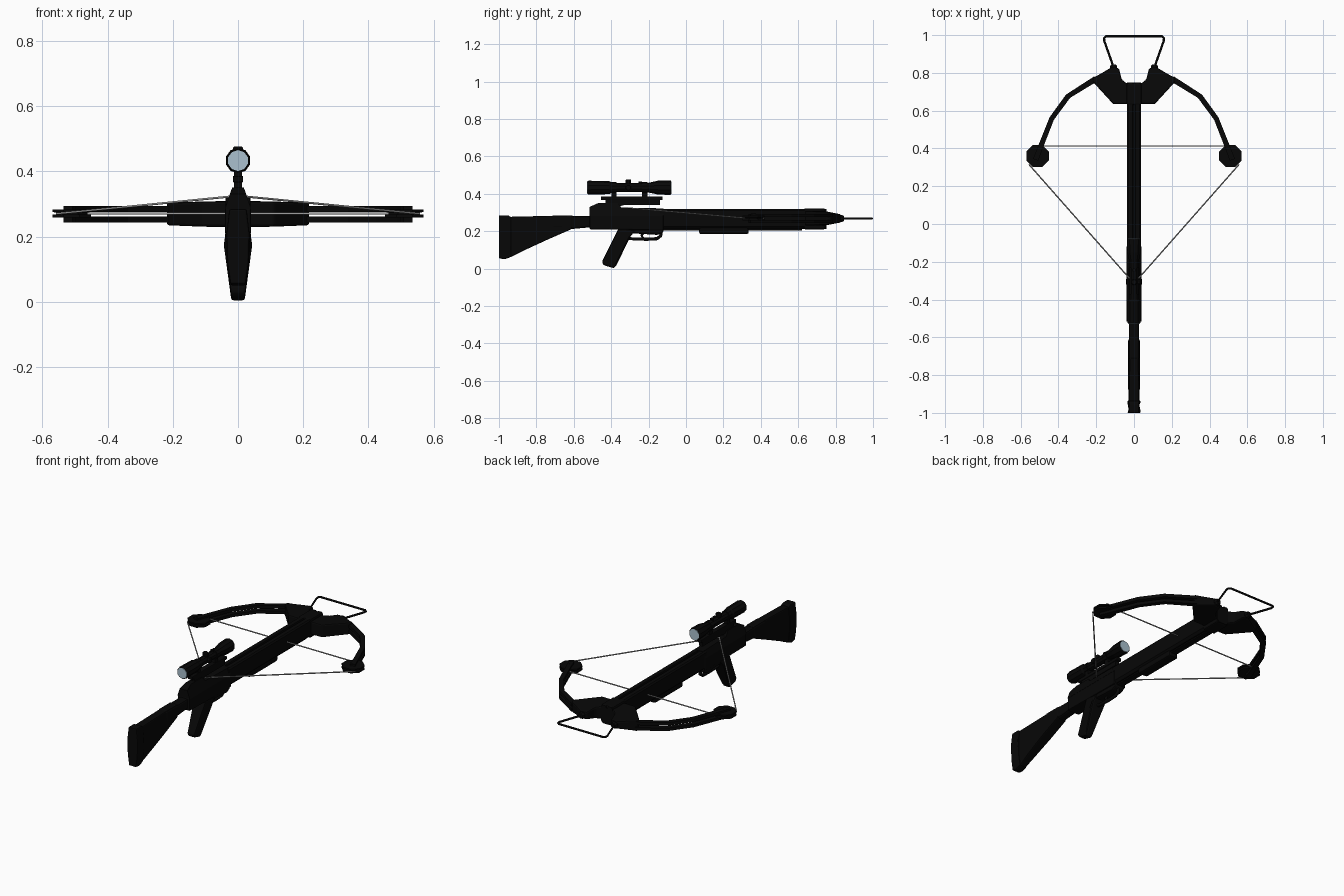
import bpy, bmesh, math
from mathutils import Vector

if "Cube" in bpy.data.objects:
    bpy.data.objects.remove(bpy.data.objects["Cube"])


def material(name, rgb):
    m = bpy.data.materials.new(name)
    m.diffuse_color = (*rgb, 1)
    m.use_nodes = True
    m.node_tree.nodes["Principled BSDF"].inputs["Base Color"].default_value = m.diffuse_color
    return m


BLACK = material("matte black", (0.0022, 0.0022, 0.0022))
GLASS = material("pale blue glass", (0.40, 0.53, 0.62))
CORD = material("grey cord", (0.33, 0.33, 0.33))


def finish(bm, name, mat, bevel=0.0):
    bmesh.ops.recalc_face_normals(bm, faces=bm.faces[:])
    me = bpy.data.meshes.new(name)
    bm.to_mesh(me)
    bm.free()
    me.materials.append(mat)
    ob = bpy.data.objects.new(name, me)
    bpy.context.collection.objects.link(ob)
    if bevel:
        mod = ob.modifiers.new("bevel", 'BEVEL')
        mod.width = bevel
        mod.segments = 2
        mod.limit_method = 'ANGLE'
    return ob


def prism(name, pts, axis, lo, hi, bevel=0.0, shape=None, mat=BLACK):
    """Extrude a 2D outline along axis; the outline uses the other two axes in order."""
    bm = bmesh.new()
    loops = []
    for h in (lo, hi):
        ring = []
        for p in pts:
            co = list(p)
            co.insert('xyz'.index(axis), h)
            ring.append(bm.verts.new(shape(Vector(co)) if shape else co))
        loops.append(ring)
    a, b = loops
    bm.faces.new(a)
    bm.faces.new(b)
    n = len(pts)
    for i in range(n):
        bm.faces.new((a[i], a[(i + 1) % n], b[(i + 1) % n], b[i]))
    return finish(bm, name, mat, bevel)


def box(name, x, y, z, bevel=0.0):
    return prism(name, [(y[0], z[0]), (y[1], z[0]), (y[1], z[1]), (y[0], z[1])], 'x', *x, bevel)


def lathe(name, centre, axis, profile, sides, mat=BLACK):
    """Rings of (position along axis, radius), capped at both ends."""
    bm = bmesh.new()
    rings = []
    for h, r in profile:
        ring = []
        for i in range(sides):
            t = 2 * math.pi * (i + 0.5) / sides
            u, v = r * math.cos(t), r * math.sin(t)
            co = {'x': (h, u, v), 'y': (u, h, v), 'z': (u, v, h)}[axis]
            ring.append(bm.verts.new(Vector(centre) + Vector(co)))
        rings.append(ring)
    for a, b in zip(rings, rings[1:]):
        for i in range(sides):
            j = (i + 1) % sides
            bm.faces.new((a[i], a[j], b[j], b[i]))
    bm.faces.new(rings[0])
    bm.faces.new(rings[-1])
    return finish(bm, name, mat)


def rod(name, pts, radius, mat=BLACK):
    cu = bpy.data.curves.new(name, 'CURVE')
    cu.dimensions = '3D'
    cu.bevel_depth = radius
    cu.bevel_resolution = 1
    cu.use_fill_caps = True
    sp = cu.splines.new('POLY')
    sp.points.add(len(pts) - 1)
    for p, q in zip(sp.points, pts):
        p.co = (*q, 1)
    cu.materials.append(mat)
    ob = bpy.data.objects.new(name, cu)
    bpy.context.collection.objects.link(ob)
    return ob


def narrow_ends(co):
    """Stock is slimmer towards its bottom and top edges."""
    co.x *= 1 - .35 * min(1, abs(co.z - .18) / .12) ** 2
    return co


def narrow_top(co):
    co.x *= 1 - .55 * max(0, co.z - .285) / .065
    return co


def taper(co):
    co.x *= .5 + .5 * min(1, co.z / .17)
    return co


# Shoulder stock
prism("butt_pad", [(-1, .055), (-.97, .05), (-.935, .062), (-.935, .12), (-.935, .21), (-.935, .275),
                   (-.95, .285), (-1, .285), (-1, .21), (-1, .12)], 'x', -.036, .036, .006, narrow_ends)
prism("stock", [(-.94, .06), (-.86, .1), (-.74, .155), (-.61, .212), (-.61, .285), (-.94, .277),
                (-.94, .21), (-.94, .13)], 'x', -.032, .032, .006, narrow_ends)
box("stock_front", (-.028, .028), (-.72, -.6), (.212, .285), .012)
prism("stock_neck", [(-.63, .21), (-.5, .222), (-.5, .28), (-.63, .28)], 'x', -.027, .027, .01)

# Receiver, trigger housing and grip
prism("receiver", [(-.515, .21), (-.12, .205), (-.12, .288), (-.515, .288)], 'x', -.04, .04, .006)
prism("receiver_top", [(-.515, .285), (-.12, .285), (-.12, .322), (-.345, .326), (-.365, .35),
                       (-.47, .35), (-.515, .33)], 'x', -.04, .04, 0, narrow_top)
prism("trigger_housing", [(-.35, .21), (-.31, .19), (-.15, .18), (-.12, .195), (-.12, .22)],
      'x', -.034, .034, .008)
prism("grip", [(-.36, .215), (-.45, .035), (-.44, .018), (-.385, .002), (-.372, .018),
               (-.298, .17), (-.27, .205)], 'x', -.04, .04, .008, taper)
rod("trigger_guard", [(0, -.31, .175), (0, -.298, .16), (0, -.21, .157), (0, -.155, .16),
                      (0, -.135, .175), (0, -.135, .195)], .010)
rod("trigger", [(0, -.225, .19), (0, -.238, .178), (0, -.228, .16)], .007)

# Barrel with flight groove, under rail and fore grip
prism("barrel", [(-.037, .225), (-.025, .212), (.025, .212), (.037, .225), (.037, .312),
                 (.03, .32), (.007, .32), (.005, .308), (-.005, .308), (-.007, .32),
                 (-.03, .32), (-.037, .312)], 'y', -.14, .75)
box("under_rail", (-.018, .018), (-.12, .62), (.205, .225))
box("fore_grip", (-.03, .03), (.07, .335), (.185, .222), .009)
box("muzzle_block", (-.039, .039), (.63, .745), (.21, .322), .008)

# Riser, split limbs and cams on each side
outer = [(.21, .782), (.36, .685), (.447, .565), (.513, .40), (.535, .345)]
inner = [(.507, .335), (.487, .39), (.424, .552), (.338, .668), (.195, .755)]
riser = [(0, .635), (.11, .635), (.22, .755), (.215, .775), (.195, .785), (.118, .83),
         (.08, .825), (.065, .765), (.04, .745), (0, .745)]


def thin_front(co):
    k = max(0, min(1, (co.y - .74) / .09))
    co.z = .268 + (co.z - .268) * (1 - .45 * k)
    return co


for s, side in ((1, "right"), (-1, "left")):
    def flip(pts):
        return [(s * x, y) for x, y in pts]
    prism(side + "_riser", flip(riser), 'z', .23, .308, .008, thin_front)
    for z0, z1, level in ((.243, .261, "lower"), (.275, .293, "upper")):
        prism(f"{side}_{level}_limb", flip(outer + inner), 'z', z0, z1)
    cam = (s * .51, .36, 0)
    lathe(side + "_cam", cam, 'z', [(.258, .064), (.267, .064), (.268, .052), (.274, .052),
                                    (.275, .064), (.283, .064)], 8)
    lathe(side + "_cam_axle", cam, 'z', [(.243, .014), (.294, .014)], 8)
    lathe(side + "_stirrup_socket", (s * .108, 0, .268), 'y', [(.8, .02), (.835, .02), (.845, .014)], 8)
    rod(side + "_bow_string", [(s * .556, .315, .27), (0, -.315, .325)], .0035, CORD)

rod("cross_cable", [(-.49, .413, .27), (.49, .413, .27)], .0035, CORD)

# Foot stirrup
half = [(.108, .83), (.157, .968), (.158, .985), (.148, .994)]
rod("foot_stirrup", [(x, y, .268) for x, y in half] + [(-x, y, .268) for x, y in half[::-1]], .006)

# Scope mount
box("scope_rail", (-.016, .016), (-.455, -.125), (.366, .386), .004)
prism("rail_base", [(-.43, .335), (-.35, .335), (-.33, .34), (-.14, .34), (-.14, .37), (-.43, .37)],
      'x', -.012, .012)
for y, n in ((-.385, "rear"), (-.22, "front")):
    box(n + "_ring_foot", (-.013, .013), (y - .014, y + .014), (.38, .42))
    lathe(n + "_ring", (0, y, .433), 'y', [(-.014, .029), (.014, .029)], 10)

# Scope tube, turrets and lenses
lathe("scope_tube", (0, 0, .433), 'y',
      [(-.527, .034), (-.52, .037), (-.41, .035), (-.39, .024), (-.21, .024),
       (-.15, .037), (-.085, .039), (-.08, .036)], 10)
lathe("top_turret", (0, -.308, 0), 'z', [(.44, .016), (.472, .016), (.476, .013)], 8)
lathe("side_turret", (0, -.308, .433), 'x', [(0, .016), (.033, .016), (.036, .013)], 8)
lathe("small_knob", (0, -.245, 0), 'z', [(.44, .01), (.466, .01)], 8)
lathe("rear_lens", (0, 0, .433), 'y', [(-.53, .032), (-.525, .032)], 10, GLASS)
lathe("front_lens", (0, 0, .433), 'y', [(-.082, .033), (-.077, .033)], 10, GLASS)
